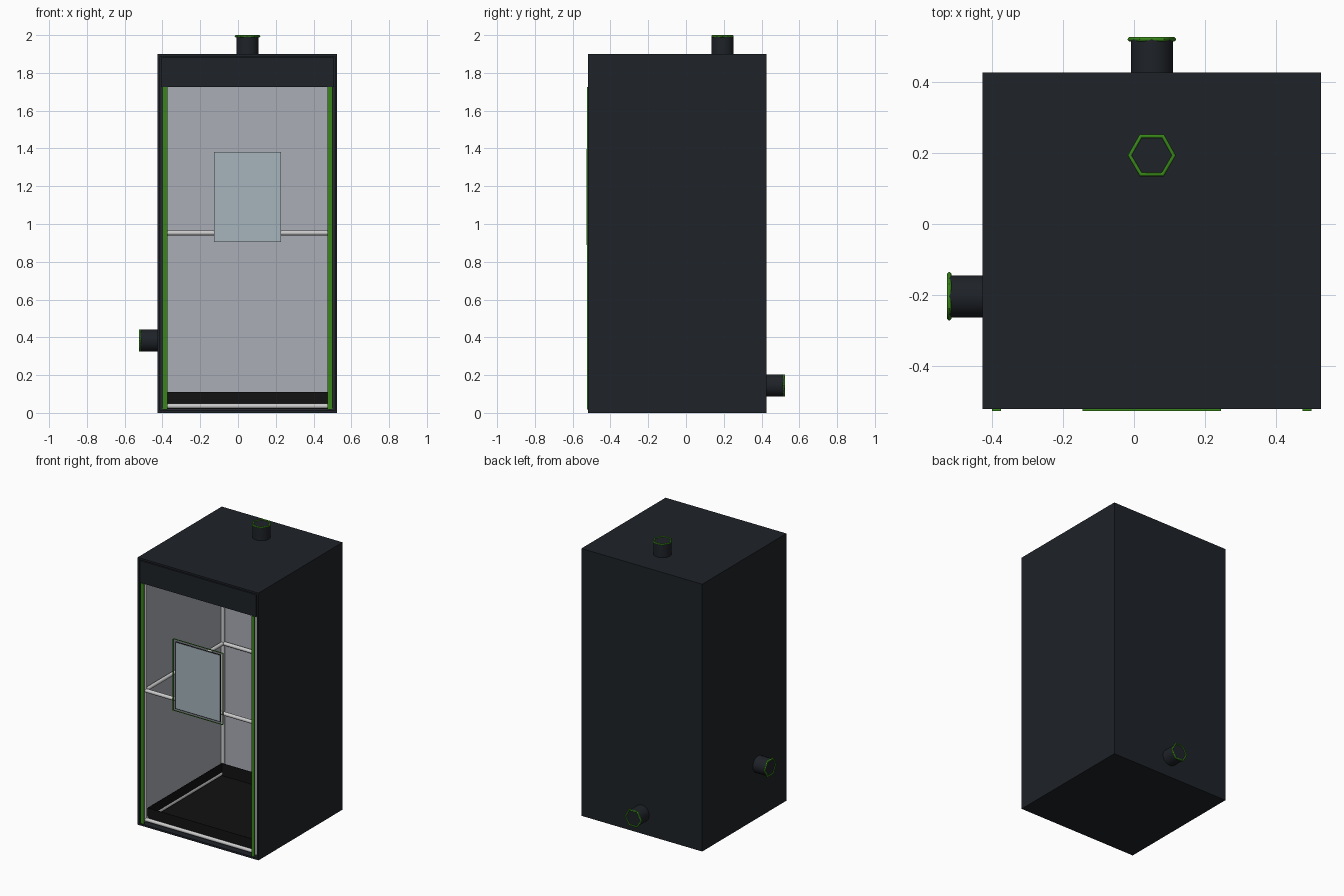
import bpy, bmesh
from math import radians
from mathutils import Vector

if "Cube" in bpy.data.objects:
    bpy.data.objects.remove(bpy.data.objects["Cube"])

CX = 0.05                       # cabinet centre line
X0, X1, Y0, Y1, H = -0.425, 0.525, -0.52, 0.425, 1.9


def mat(name, rgb):
    m = bpy.data.materials.new(name)
    m.diffuse_color = (*rgb, 1)
    m.use_nodes = True
    m.node_tree.nodes["Principled BSDF"].inputs["Base Color"].default_value = m.diffuse_color
    return m


BLACK = mat("black_fabric", (0.013, 0.016, 0.021))
GREEN = mat("green_trim", (0.04, 0.24, 0.01))
SILVER = mat("silver_lining", (0.40, 0.42, 0.46))
METAL = mat("pole_metal", (0.62, 0.62, 0.62))
PANE = mat("window_pane", (0.38, 0.46, 0.50))
TRAY = mat("tray_black", (0.006, 0.006, 0.006))


def box(name, lo, hi, m, drop=(), flip=False):
    """Box between two corners; faces whose normal is in drop are left out."""
    bm = bmesh.new()
    bmesh.ops.create_cube(bm, size=1)
    lo, hi = Vector(lo), Vector(hi)
    bm.normal_update()
    gone = [f for f in bm.faces if any(f.normal.dot(Vector(d)) > 0.9 for d in drop)]
    bmesh.ops.delete(bm, geom=gone, context='FACES')
    for v in bm.verts:
        v.co = Vector([(lo[i] + hi[i]) / 2 + v.co[i] * (hi[i] - lo[i]) for i in range(3)])
    if flip:
        bmesh.ops.reverse_faces(bm, faces=bm.faces[:])
    me = bpy.data.meshes.new(name)
    bm.to_mesh(me)
    bm.free()
    me.materials.append(m)
    ob = bpy.data.objects.new(name, me)
    bpy.context.collection.objects.link(ob)
    return ob


def finish(name, m):
    ob = bpy.context.object
    ob.name = name
    ob.data.materials.append(m)
    bpy.ops.object.shade_smooth_by_angle(angle=radians(50))
    return ob


def pole(name, a, b, r=0.013):
    a, b = Vector(a), Vector(b)
    d = b - a
    bpy.ops.mesh.primitive_cylinder_add(vertices=12, radius=r, depth=d.length,
                                        location=(a + b) / 2,
                                        rotation=d.to_track_quat('Z', 'Y').to_euler())
    finish(name, METAL)


def thicken(ob, t):
    s = ob.modifiers.new("thickness", 'SOLIDIFY')
    s.thickness = t
    s.offset = -1


FRONT, BACK, UP, DOWN = (0, -1, 0), (0, 1, 0), (0, 0, 1), (0, 0, -1)

# Fabric shell, open at the front, with a header panel above the doorway
thicken(box("fabric_shell", (X0, Y0, 0), (X1, Y1, H), BLACK, [FRONT]), 0.018)
box("header_panel", (X0 + 0.018, Y0, 1.725), (X1 - 0.018, Y0 + 0.012, H - 0.018), BLACK)

# Reflective lining on walls and ceiling
box("reflective_lining", (X0 + 0.02, Y0 + 0.014, 0.018), (X1 - 0.02, Y1 - 0.02, H - 0.02),
    SILVER, [FRONT, DOWN], flip=True)

# Floor tray
thicken(box("floor_tray", (-0.384, -0.467, 0.02), (0.484, 0.367, 0.11), TRAY, [UP]), 0.004)

# Pole frame: corner uprights and three horizontal rings
px, py = (-0.389, 0.489), (-0.488, 0.388)
corners = [(px[0], py[0]), (px[1], py[0]), (px[1], py[1]), (px[0], py[1])]
for i, c in enumerate(corners):
    n = corners[(i + 1) % 4]
    pole(f"corner_pole_{i}", (*c, 0.022), (*c, 1.868))
    for level, z in (("bottom", 0.036), ("middle", 0.953), ("top", 1.862)):
        pole(f"{level}_pole_{i}", (*c, z), (*n, z))

# Door zips
for side, s in (("left", -1), ("right", 1)):
    x = CX + s * 0.436
    box(f"{side}_zip", (x - 0.013, Y0 - 0.005, 0.018), (x + 0.013, Y0 + 0.001, 1.725), GREEN)

# Window pane with two thin edge bands around it
zc = 1.143
box("window_pane", (CX - 0.177, -0.521, zc - 0.237), (CX + 0.177, -0.517, zc + 0.237), PANE)
for name, g, m in (("window_outer_edge", 0.195, GREEN), ("window_inner_edge", 0.178, BLACK)):
    hz = g + 0.059
    box(name, (CX - g, -0.526, zc - hz), (CX + g, -0.514, zc + hz), m, [FRONT, BACK])

# Duct ports with hexagonal green rims
for name, base, axis, rot in (
        ("top_port", (CX, 0.193, H), (0, 0, 1), (0, 0, 0)),
        ("rear_port", (CX, Y1, 0.145), (0, 1, 0), (-90, 0, 0)),
        ("left_port", (X0, -0.203, 0.383), (-1, 0, 0), (-90, 0, 90))):
    base, axis = Vector(base), Vector(axis)
    rot = [radians(a) for a in rot]
    bpy.ops.mesh.primitive_cylinder_add(vertices=24, radius=0.059, depth=0.096,
                                        location=base + axis * 0.047, rotation=rot)
    finish(name, BLACK)
    bpy.ops.mesh.primitive_torus_add(major_segments=6, minor_segments=10, major_radius=0.062,
                                     minor_radius=0.006, location=base + axis * 0.094, rotation=rot)
    finish(name + "_rim", GREEN)
